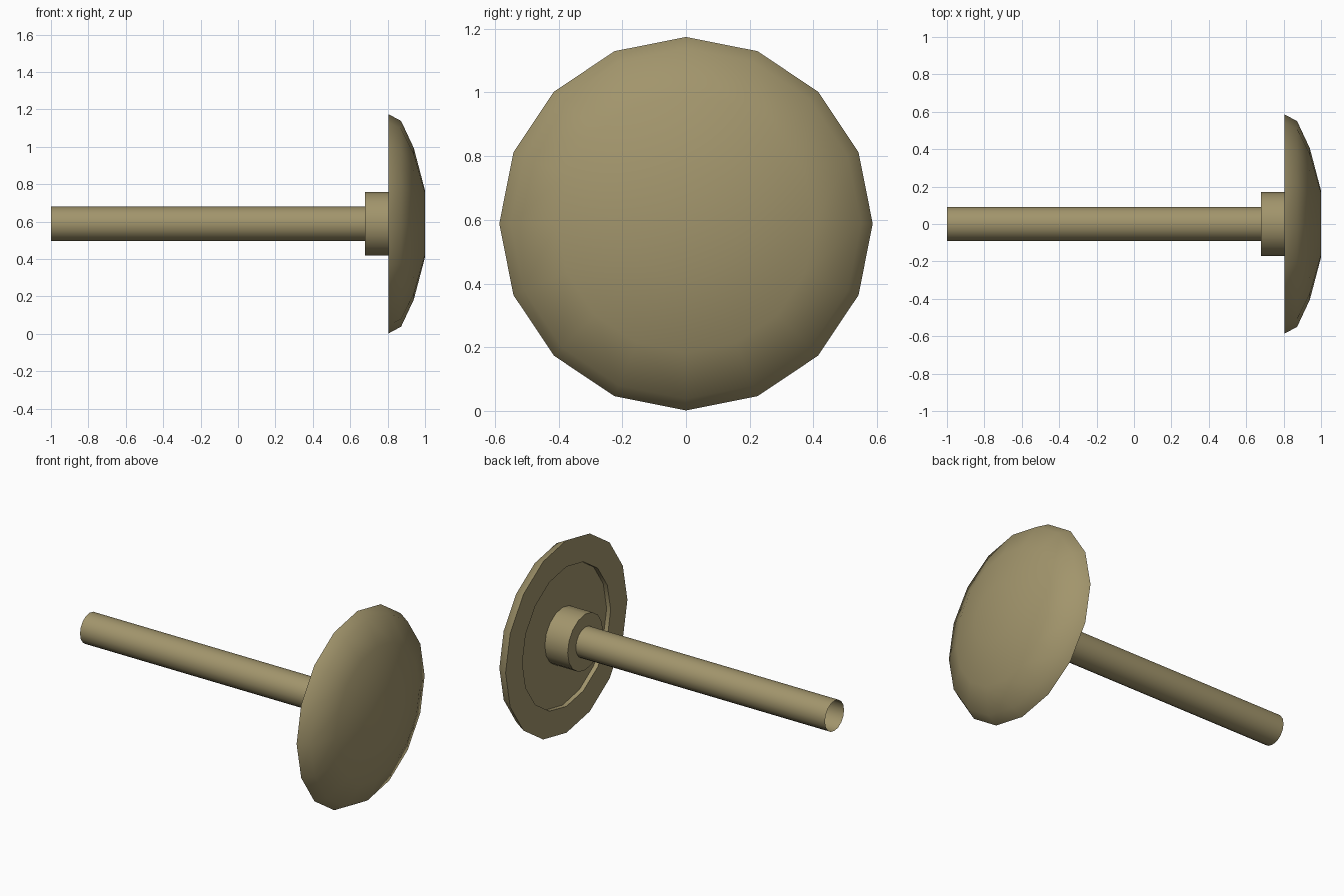
import bpy, bmesh, math

if "Cube" in bpy.data.objects:
    bpy.data.objects.remove(bpy.data.objects["Cube"])

AXIS_Z = 0.588
SIDES = 16

mat = bpy.data.materials.new("olive tan")
mat.diffuse_color = (0.36, 0.30, 0.15, 1)
mat.use_nodes = True
mat.node_tree.nodes["Principled BSDF"].inputs["Base Color"].default_value = mat.diffuse_color


def lathe(name, profile, cap_start=False, cap_end=False):
    """Turn (x, radius) points around the horizontal x axis."""
    bm = bmesh.new()
    rings = []
    for x, r in profile:
        rings.append([bm.verts.new((x, r * math.sin(2 * math.pi * i / SIDES),
                                    AXIS_Z + r * math.cos(2 * math.pi * i / SIDES)))
                      for i in range(SIDES)])
    for a, b in zip(rings, rings[1:]):
        for i in range(SIDES):
            j = (i + 1) % SIDES
            bm.faces.new((a[i], a[j], b[j], b[i]))
    if cap_start:
        bm.faces.new(rings[0])
    if cap_end:
        bm.faces.new(rings[-1])
    bmesh.ops.recalc_face_normals(bm, faces=bm.faces)
    # open tubes: make sure the wall faces outward
    bm.normal_update()
    if not (cap_start or cap_end):
        f = bm.faces[:][0]
        c = f.calc_center_median()
        if f.normal.y * c.y + f.normal.z * (c.z - AXIS_Z) < 0:
            bmesh.ops.reverse_faces(bm, faces=bm.faces)
    me = bpy.data.meshes.new(name)
    bm.to_mesh(me)
    bm.free()
    me.materials.append(mat)
    ob = bpy.data.objects.new(name, me)
    bpy.context.collection.objects.link(ob)
    me.shade_smooth()
    me.set_sharp_from_angle(angle=math.radians(45))
    return ob


# Domed head with a shallow recess in its flat back
lathe("domed_head", [(0.832, 0.425), (0.805, 0.425), (0.805, 0.586),
                     (0.872, 0.55), (0.94, 0.405), (1.0, 0.178)], True, True)

# Collar behind the head, seated in the recess
lathe("collar", [(0.678, 0.17), (0.832, 0.17)], True, True)

# Open-ended hollow stem
lathe("stem", [(-1.0, 0.092), (0.678, 0.092)])
